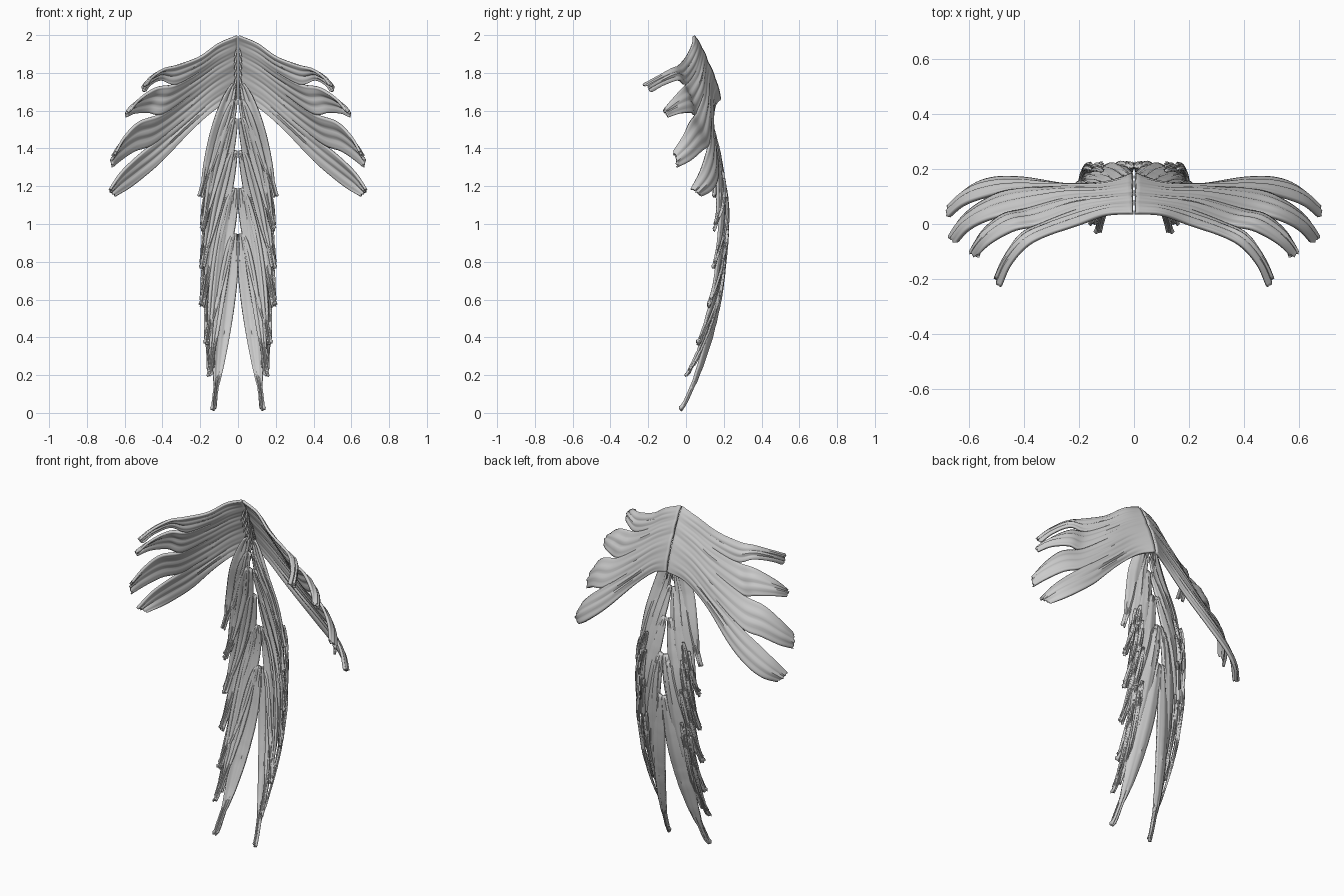
import bpy, bmesh, math, random
from mathutils import Vector

if "Cube" in bpy.data.objects:
    bpy.data.objects.remove(bpy.data.objects["Cube"])

random.seed(4)


def spline(pts, t):
    """Catmull-Rom through pts, t in 0..1"""
    p = [Vector(q) for q in pts]
    p = [2 * p[0] - p[1]] + p + [2 * p[-1] - p[-2]]
    n = len(p) - 3
    i = min(int(t * n), n - 1)
    f = t * n - i
    a, b, c, d = p[i:i + 4]
    return 0.5 * (2 * b + (c - a) * f + (2 * a - 5 * b + 4 * c - d) * f * f
                  + (3 * b - a - 3 * c + d) * f ** 3)


def add_grid(bm, rows):
    vs = [[bm.verts.new(p) for p in r] for r in rows]
    for r0, r1 in zip(vs, vs[1:]):
        for j in range(len(r0) - 1):
            bm.faces.new((r0[j], r0[j + 1], r1[j + 1], r1[j]))


def finish(name, bm, thick):
    bmesh.ops.remove_doubles(bm, verts=bm.verts, dist=1e-4)
    bmesh.ops.recalc_face_normals(bm, faces=bm.faces)
    me = bpy.data.meshes.new(name)
    bm.to_mesh(me)
    bm.free()
    ob = bpy.data.objects.new(name, me)
    bpy.context.collection.objects.link(ob)
    s = ob.modifiers.new("thickness", 'SOLIDIFY')
    s.thickness = thick
    s.offset = 0
    m = ob.modifiers.new("mirror", 'MIRROR')
    m.use_mirror_merge = False
    bpy.context.view_layer.objects.active = ob
    ob.select_set(True)
    bpy.ops.object.shade_smooth_by_angle(angle=math.radians(45))
    ob.select_set(False)


# Shoulder mantle: lines from the spine out to each notch between fingers
inner = [
    [(.004, .04, 1.995), (.1, .035, 1.955), (.2, .0, 1.885), (.32, -.04, 1.84)],
    [(.004, .08, 1.93), (.1, .07, 1.88), (.2, .05, 1.81), (.33, .0, 1.74)],
    [(.004, .11, 1.86), (.12, .10, 1.79), (.25, .09, 1.69), (.40, .05, 1.585)],
    [(.004, .15, 1.77), (.13, .13, 1.69), (.28, .13, 1.56), (.45, .12, 1.425)],
    [(.004, .18, 1.66), (.1, .15, 1.62), (.23, .14, 1.51), (.40, .165, 1.335)]]
# Upper and lower edge of each free finger
upper = [
    [(.39, -.08, 1.82), (.45, -.15, 1.78), (.485, -.23, 1.735)],
    [(.43, -.02, 1.72), (.52, -.07, 1.66), (.575, -.125, 1.59)],
    [(.52, .02, 1.54), (.60, -.02, 1.46), (.65, -.075, 1.37)],
    [(.54, .1, 1.35), (.62, .07, 1.27), (.68, .02, 1.18)]]
lower = [
    [(.41, -.04, 1.76), (.465, -.12, 1.735), (.495, -.19, 1.695)],
    [(.48, .03, 1.59), (.55, -.03, 1.585), (.59, -.10, 1.565)],
    [(.55, .08, 1.385), (.625, .02, 1.335), (.665, -.05, 1.30)],
    [(.51, .165, 1.24), (.59, .135, 1.18), (.65, .07, 1.145)]]

bm = bmesh.new()
N, M = 42, 14
for k in range(4):
    top, bot = inner[k] + upper[k], inner[k + 1] + lower[k]
    rows = []
    ph = random.uniform(0, 6)
    for i in range(N + 1):
        row = []
        for j in range(M + 1):
            s, t = j / M, i / N
            if i == N:
                t -= random.uniform(0, .03)
            a, b = spline(top, t), spline(bot, t)
            p = a.lerp(b, s)
            along = spline(top, min(t + .02, 1)) - spline(top, min(t + .02, 1) - .03)
            nor = along.cross(b - a).normalized()
            if nor.y < 0:
                nor = -nor
            arch = math.sin(math.pi * s)
            streak = .004 * math.sin(s * 19 + ph + 3 * t) * min(1, 3 * t)
            p += nor * arch * (.004 + .02 * max(0, t - .4) + streak)
            row.append(p)
        rows.append(row)
    add_grid(bm, rows)
finish("shoulder_mantle", bm, .014)

# Hanging tail feathers: back profile as (0, y, z)
profile = [(0, .12, 1.80), (0, .13, 1.57), (0, .175, 1.38), (0, .21, 1.18), (0, .222, 1.03),
           (0, .208, .82), (0, .178, .6), (0, .12, .36), (0, .055, .18), (0, -.03, 0)]
table = [spline(profile, i / 200) for i in range(201)]


def back_y(z):
    return min(table, key=lambda q: abs(q.z - z)).y


# root x, root z, tip x, tip z, width, forward curl of the tip
feathers = [
    (.022, 1.74, .20, 1.14, .075, .065), (.018, 1.66, .19, .96, .07, .07),
    (.016, 1.56, .192, .76, .085, .055), (.018, 1.39, .192, .56, .08, .05),
    (.014, 1.19, .168, .36, .085, .055), (.03, 1.16, .152, .19, .075, .055),
    (.015, .95, .13, .01, .092, .0)]


def add_feather(bm, rx, rz, tx, tz, width, curl):
    rows = []
    ph = random.uniform(0, 6)
    for i in range(37):
        t = i / 36
        z = rz + (tz - rz) * t
        x = rx + (tx - rx) * t ** .9
        w = width * (.2 + .8 * math.sin(math.pi * min(1, t * 1.15) ** .8) ** .7
                     if t < .87 else .28)
        w = max(w, width * .28)
        y = back_y(z) - curl * t * t
        row = []
        for j in range(9):
            s = j / 4 - 1
            jag = random.uniform(0, .022) if i == 36 else 0
            fold = -.2 * w * s * s - .12 * w * s
            streak = .0025 * math.sin(s * 8 + ph + 4 * t)
            row.append(Vector((max(.003, x + s * w / 2), y + fold + streak,
                               z + jag + .12 * w * s)))
        rows.append(row)
    add_grid(bm, rows)


bm = bmesh.new()
for f in feathers:
    add_feather(bm, *f)
finish("tail_feathers", bm, .013)

# Loose barbs splitting from the outer edges of the tail feathers
bm = bmesh.new()
for rx, rz, tx, tz, width, curl in feathers[1:6]:
    add_feather(bm, rx + .1, rz - .38, tx - .022, tz + .05, .028, curl * .8)
    add_feather(bm, rx + .14, rz - .42, tx + .006, tz + .03, .02, curl)
finish("tail_barbs", bm, .009)

# Short quills along the spine seam
bm = bmesh.new()
for k in range(8):
    z = 1.93 - .037 * k
    y = .07 + .013 * k
    rows = []
    for i in range(7):
        t = i / 6
        w = .010 * math.sin(math.pi * (.15 + .8 * t))
        rows.append([Vector((.006 + .016 * t + s * w * .5, y - .012 * t, z - .07 * t))
                     for s in (-1, 0, 1)])
    add_grid(bm, rows)
finish("spine_quills", bm, .007)
